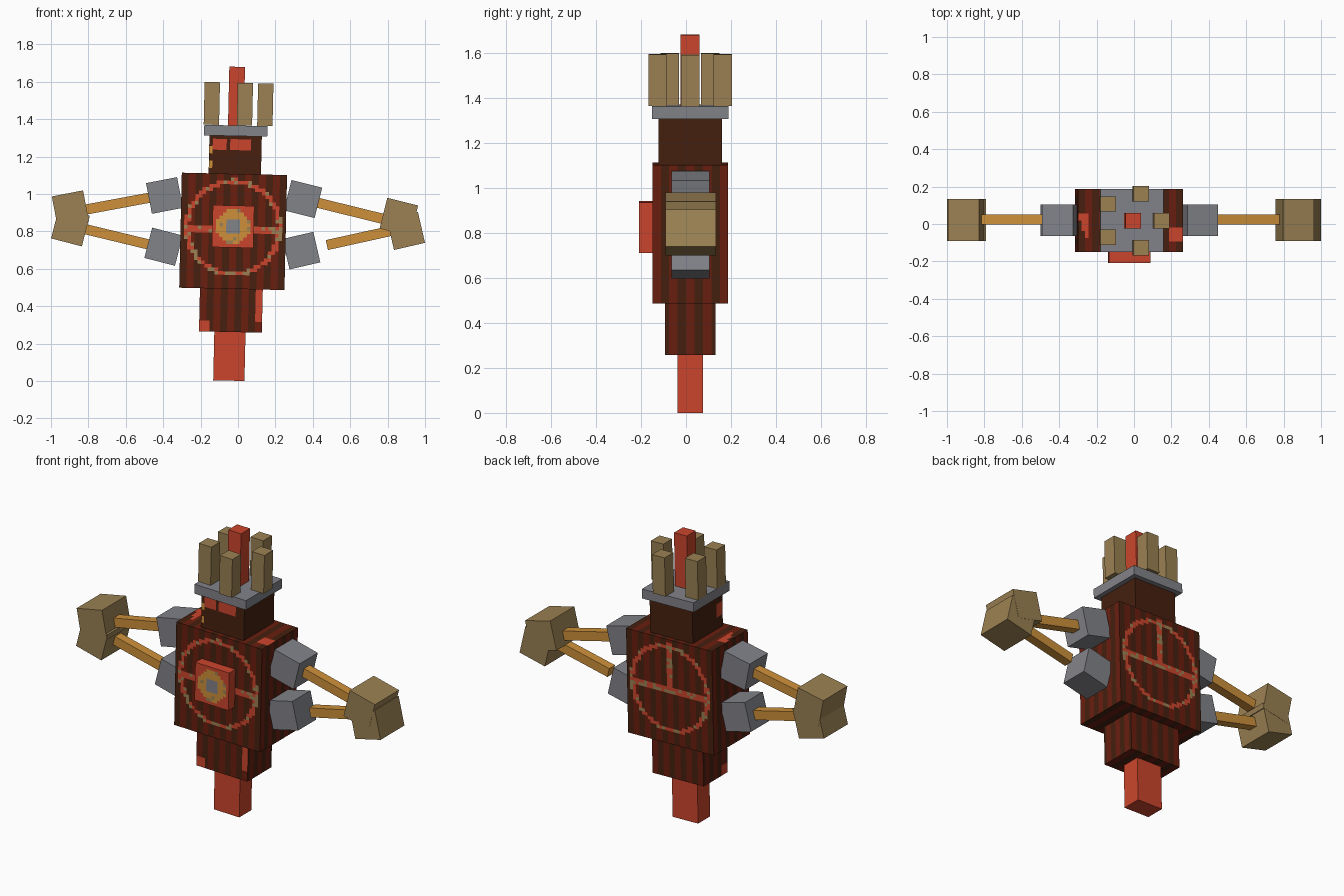
import bpy, bmesh, math, random
from mathutils import Vector

if "Cube" in bpy.data.objects:
    bpy.data.objects.remove(bpy.data.objects["Cube"])

random.seed(4)
TILT = 1.3  # the whole column leans slightly


def material(name, r, g, b):
    def lin(c):
        c /= 255
        return c / 12.92 if c <= 0.04045 else ((c + 0.055) / 1.055) ** 2.4
    m = bpy.data.materials.new(name)
    m.diffuse_color = (lin(r), lin(g), lin(b), 1)
    m.use_nodes = True
    m.node_tree.nodes["Principled BSDF"].inputs["Base Color"].default_value = m.diffuse_color
    return m


PALETTE = [material("dark brown", 70, 32, 15), material("dark red", 106, 30, 15),
           material("bright red", 203, 69, 44), material("tan", 155, 129, 83),
           material("orange wood", 205, 144, 58), material("grey stone", 130, 131, 137)]
BROWN, DARK, RED, TAN, ORANGE, GREY = range(6)


def block(name, centre, size, colour, tilt=TILT, cell=None, rule=None):
    """Box turned clockwise by tilt; rule(position, normal) paints a grid of cells."""
    bm = bmesh.new()
    bmesh.ops.create_cube(bm, size=1)
    bmesh.ops.scale(bm, vec=size, verts=bm.verts)
    if cell:
        for axis in range(3):
            n = max(1, round(size[axis] / cell))
            no = Vector([float(i == axis) for i in range(3)])
            for k in range(1, n):
                bmesh.ops.bisect_plane(bm, geom=bm.verts[:] + bm.edges[:] + bm.faces[:],
                                       plane_co=no * (size[axis] * (k / n - 0.5)), plane_no=no)
    bm.normal_update()
    me = bpy.data.meshes.new(name)
    used = PALETTE if rule else [PALETTE[colour]]
    for m in used:
        me.materials.append(m)
    if rule:
        for f in bm.faces:
            f.material_index = rule(f.calc_center_median(), f.normal)
    bm.to_mesh(me)
    bm.free()
    ob = bpy.data.objects.new(name, me)
    ob.location = centre
    ob.rotation_euler.y = math.radians(tilt)
    bpy.context.collection.objects.link(ob)
    return ob


def stripes(p, n):
    """Vertical bark stripes running round the block."""
    t = p.y if abs(n.x) > 0.5 else p.x
    return DARK if (t / 0.075 + 0.25) % 1 < 0.46 else BROWN


def speckle():
    return TAN if random.random() < 0.3 else RED


def body_paint(p, n):
    if abs(n.y) > 0.5:
        # ring with a bar, and an upper spoke at the back
        r = math.hypot(p.x, p.z - 0.02)
        if abs(r - 0.248) < 0.0125:
            return speckle()
        if r < 0.248 and abs(p.z - 0.01) < 0.025:
            return speckle()
        if n.y > 0.5 and r < 0.248 and p.z > 0 and abs(p.x) < 0.012:
            return speckle()
    if n.z > 0.5:
        if p.x < -0.22 and -0.09 < p.y < 0.03 and p.x + p.y * 0.3 > -0.27:
            return RED
        if p.x > 0.2 and -0.12 < p.y < -0.04:
            return RED
    return stripes(p, n)


def hip_paint(p, n):
    if n.y < -0.5:
        if p.x < -0.11 and p.z < -0.06 or p.x > 0.14 and p.z > -0.06:
            return RED
    if n.x < -0.5 and p.y < -0.05 and p.z < -0.06:
        return RED
    return stripes(p, n)


def head_paint(p, n):
    if n.y < -0.5:
        # two eye patches and a chipped edge
        if 0.02 < p.z < 0.08 and (-0.12 < p.x < -0.055 or -0.03 < p.x < 0.09):
            return RED
        if p.x < -0.118 and -0.06 < p.z < 0.05:
            return ORANGE if p.z < -0.03 or p.z > 0.01 else BROWN
    if n.x < -0.5 and p.y < -0.08 and -0.03 < p.z < 0.05:
        return RED
    return BROWN


def panel_paint(p, n):
    if n.y < -0.5:
        a, b = abs(p.x), abs(p.z)
        if max(a, b) < 0.031:
            return GREY
        if max(a, b) < 0.085 and a + b < 0.115:
            return TAN if random.random() < 0.12 else ORANGE
    return RED


# Central column
block("body", (-0.026, 0.019, 0.80), (0.563, 0.337, 0.615), BROWN, cell=0.0188, rule=body_paint)
block("chest_panel", (-0.026, -0.17, 0.826), (0.222, 0.076, 0.225), RED, cell=0.0185, rule=panel_paint)
block("hip", (-0.038, 0.019, 0.378), (0.336, 0.225, 0.232), BROWN, cell=0.0188, rule=hip_paint)
block("tail", (-0.046, 0.019, 0.135), (0.167, 0.113, 0.266), RED)
block("head", (-0.015, 0.019, 1.205), (0.28, 0.281, 0.215), BROWN, cell=0.0188, rule=head_paint)

# Crown: plate, centre pin and a ring of five posts
block("crown_plate", (-0.012, 0.019, 1.338), (0.338, 0.338, 0.056), GREY)
block("crown_pin", (-0.008, 0.017, 1.52), (0.084, 0.084, 0.32), RED)
for i in range(5):
    a = math.radians(72 * i)
    block(f"crown_post_{i + 1}",
          (-0.012 + 0.158 * math.cos(a), 0.018 + 0.152 * math.sin(a), 1.481 - 0.004 * math.cos(a)),
          (0.082, 0.082, 0.228), TAN)

# Arms: shoulder centre, stick ends, fist centre (x, z) and tilt
ARMS = {
    "left_upper": ((-0.393, 0.992), (-0.85, 0.91), (-0.42, 0.99), (-0.896, 0.92), -10.9),
    "left_lower": ((-0.398, 0.718), (-0.85, 0.82), (-0.42, 0.716), (-0.896, 0.823), 14.5),
    "right_upper": ((0.348, 0.973), (0.43, 0.952), (0.82, 0.856), (0.86, 0.877), 14.0),
    "right_lower": ((0.339, 0.697), (0.475, 0.727), (0.82, 0.803), (0.898, 0.802), -13.0),
}
for name, (sh, s0, s1, fist, tilt) in ARMS.items():
    block(name + "_shoulder", (sh[0], 0.02, sh[1]), (0.169, 0.17, 0.167), GREY, tilt)
    dx, dz = s1[0] - s0[0], s1[1] - s0[1]
    block(name + "_stick", ((s0[0] + s1[0]) / 2, 0.023, (s0[1] + s1[1]) / 2),
          (math.hypot(dx, dz), 0.054, 0.054), ORANGE, -math.degrees(math.atan2(dz, dx)))
    depth = 0.226 if "upper" in name else 0.224
    block(name + "_fist", (fist[0], 0.021, fist[1]), (0.17, depth, 0.169), TAN, tilt)
